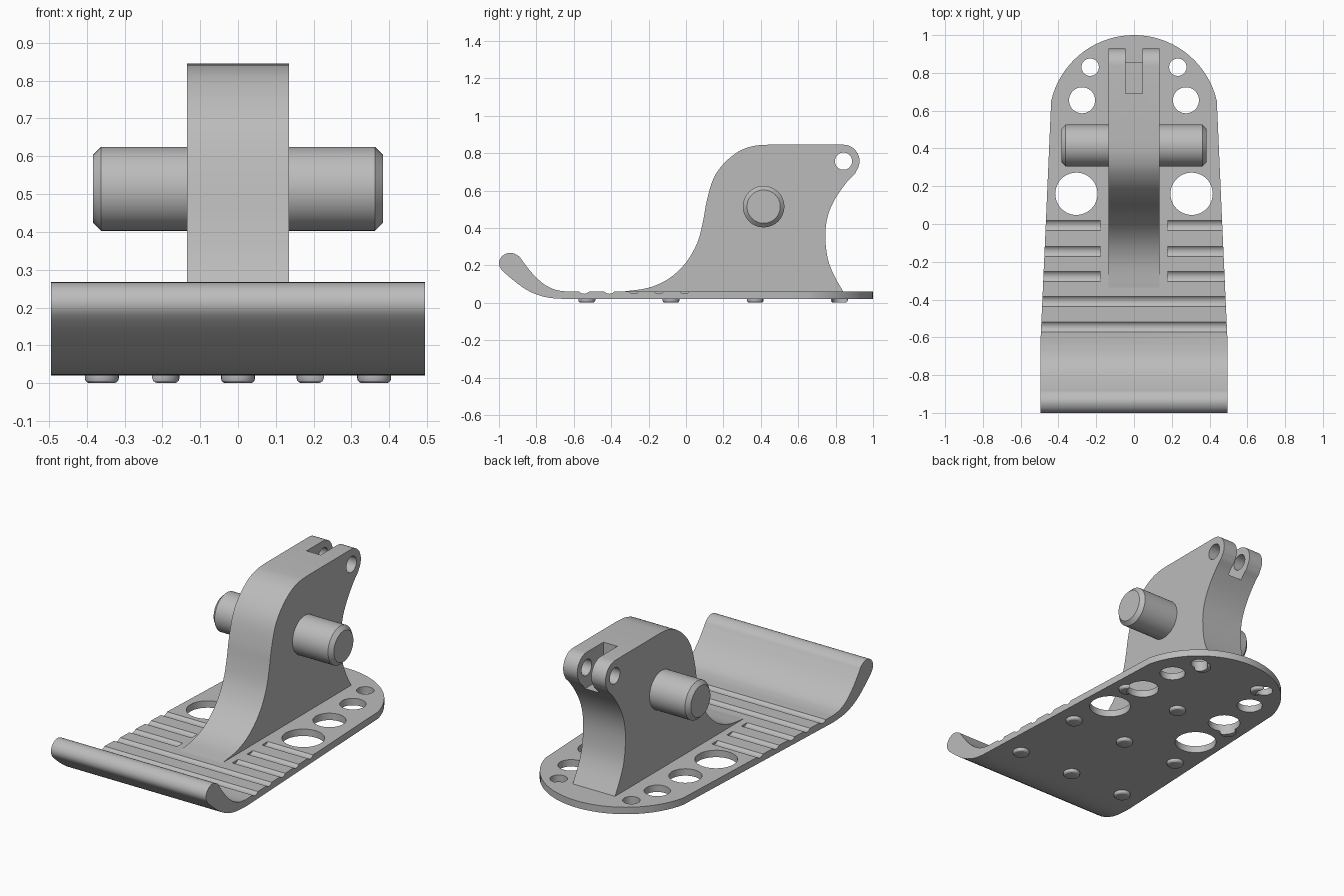
import bpy, bmesh, math
from mathutils import Vector

cube = bpy.data.objects.get("Cube")
if cube:
    bpy.data.objects.remove(cube, do_unlink=True)

GREY = (0.5, 0.5, 0.5, 1)
mat = bpy.data.materials.new("light_grey")
mat.use_nodes = True
mat.diffuse_color = GREY
mat.node_tree.nodes["Principled BSDF"].inputs["Base Color"].default_value = GREY


def spline(pts, n=4):
    """Smooth curve through a few points."""
    p = [Vector(q) for q in pts]
    p = [2 * p[0] - p[1]] + p + [2 * p[-1] - p[-2]]
    out = []
    for a, b, c, d in zip(p, p[1:], p[2:], p[3:]):
        for i in range(n):
            t = i / n
            out.append(0.5 * (2 * b + (c - a) * t + (2 * a - 5 * b + 4 * c - d) * t**2
                              + (3 * b - a - 3 * c + d) * t**3))
    return out + [p[-2]]


def arc(cu, cv, r, start, end, n=24):
    steps = [math.radians(start + (end - start) * i / n) for i in range(n + 1)]
    return [Vector((cu + r * math.cos(a), cv + r * math.sin(a))) for a in steps]


def prism(name, pts, lo, hi, axis):
    """Extrude a flat outline along x (outline in y, z) or z (outline in x, y)."""
    bm = bmesh.new()
    verts = [bm.verts.new((lo, u, v) if axis == "x" else (u, v, lo)) for u, v in pts]
    face = bm.faces.new(verts)
    new = bmesh.ops.extrude_face_region(bm, geom=[face])["geom"]
    shift = (hi - lo, 0, 0) if axis == "x" else (0, 0, hi - lo)
    bmesh.ops.translate(bm, vec=shift, verts=[g for g in new if isinstance(g, bmesh.types.BMVert)])
    bmesh.ops.recalc_face_normals(bm, faces=bm.faces)
    mesh = bpy.data.meshes.new(name)
    bm.to_mesh(mesh)
    bm.free()
    obj = bpy.data.objects.new(name, mesh)
    bpy.context.collection.objects.link(obj)
    mesh.materials.append(mat)
    return obj


def rod(name, cu, cv, r, lo, hi, axis, n=48):
    return prism(name, arc(cu, cv, r, 0, 360, n)[:-1], lo, hi, axis)


def activate(obj):
    bpy.ops.object.select_all(action="DESELECT")
    obj.select_set(True)
    bpy.context.view_layer.objects.active = obj


def boolean(obj, cutter, operation="DIFFERENCE"):
    cutter.hide_render = True
    activate(obj)
    mod = obj.modifiers.new("cut", "BOOLEAN")
    mod.operation, mod.object, mod.solver = operation, cutter, "EXACT"
    bpy.ops.object.modifier_apply(modifier=mod.name)


def bevel(obj, width, segments):
    activate(obj)
    mod = obj.modifiers.new("bevel", "BEVEL")
    mod.width, mod.segments, mod.angle_limit = width, segments, math.radians(60)
    bpy.ops.object.modifier_apply(modifier=mod.name)


def finish(obj):
    activate(obj)
    bpy.ops.object.shade_smooth_by_angle(angle=math.radians(28))


cutters = []

# Foot plate with upturned front lip
lip = spline([(-.64, .02), (-.72, .025), (-.79, .041), (-.87, .08), (-.975, .165), (-1, .21),
              (-.982, .25), (-.94, .267), (-.895, .25), (-.87, .218), (-.82, .155),
              (-.76, .1), (-.70, .07), (-.64, .06)])
plate = prism("foot_plate", [(1.1, .02)] + lip + [(1.1, .06)], -.6, .6, "x")

# Tapered outline with rounded heel
outline = [(-.437, .65), (-.467, 0), (-.495, -.62), (-.495, -1.1),
           (.495, -1.1), (.495, -.62), (.467, 0)] + arc(0, .55, .45, 13, 167, 40)
trim = prism("outline_trim", outline[1:], -.1, .5, "z")
boolean(plate, trim, "INTERSECT")
cutters.append(trim)

# Round holes, shrinking towards the heel
holes = []
for x, y, r in [(.305, .16, .112), (.29, .42, .087), (.275, .655, .069), (.232, .83, .046)]:
    for side in (-1, 1):
        holes.append(rod("hole_cutter", side * x, y, r, -.05, .2, "z"))

# Grip grooves: two across the plate, three short pairs beside the fin
grooves = [rod("groove_cutter", y, .083, .035, -.7, .7, "x") for y in (-.41, -.545)]
for y in (-.008, -.145, -.278):
    grooves.append(rod("groove_cutter", y, .083, .035, .177, .7, "x"))
    grooves.append(rod("groove_cutter", y, .083, .035, -.7, -.177, "x"))
for c in holes + grooves:
    boolean(plate, c)
finish(plate)

# Studs under the plate, clipped where a hole passes
stud_spots = [(x, y) for y in (-.53, -.08, .37) for x in (-.36, 0, .36)]
stud_spots += [(-.2, .82), (.2, .82)]
for x, y in stud_spots:
    stud = rod("stud", x, y, .045, 0, .04, "z", 24)
    bevel(stud, .013, 3)
    if y > .3 and x:
        for h in holes:
            boolean(stud, h)
    finish(stud)

# Upright fin
front = spline([(-.335, .06), (-.2, .08), (-.09, .13), (0, .215), (.06, .32), (.09, .43),
                (.11, .54), (.145, .66), (.2, .742), (.28, .808), (.36, .838), (.44, .845)])
back = spline([(.905, .692), (.86, .645), (.80, .56), (.76, .47), (.745, .37),
               (.755, .25), (.785, .16), (.84, .06)])
knuckle = arc(.84, .757, .088, 90, -38, 16)
fin = prism("upright_fin", [(-.335, .045)] + front + knuckle + back + [(.84, .045)],
            -.135, .135, "x")

# Clevis slot and pin hole
slot = prism("slot_cutter", [(.69, .64), (1.1, .64), (1.1, 1), (.69, 1)], -.045, .045, "x")
pin = rod("pin_cutter", .842, .757, .046, -.3, .3, "x", 32)
for c in (slot, pin):
    boolean(fin, c)
finish(fin)

# Side pegs with chamfered ends
for side, name in ((1, "left_peg"), (-1, "right_peg")):
    ends = sorted((side * .1, side * .384))
    peg = rod(name, .415, .514, .111, *ends, "x")
    bevel(peg, .022, 1)
    finish(peg)

for c in cutters + holes + grooves + [slot, pin]:
    bpy.data.objects.remove(c, do_unlink=True)
